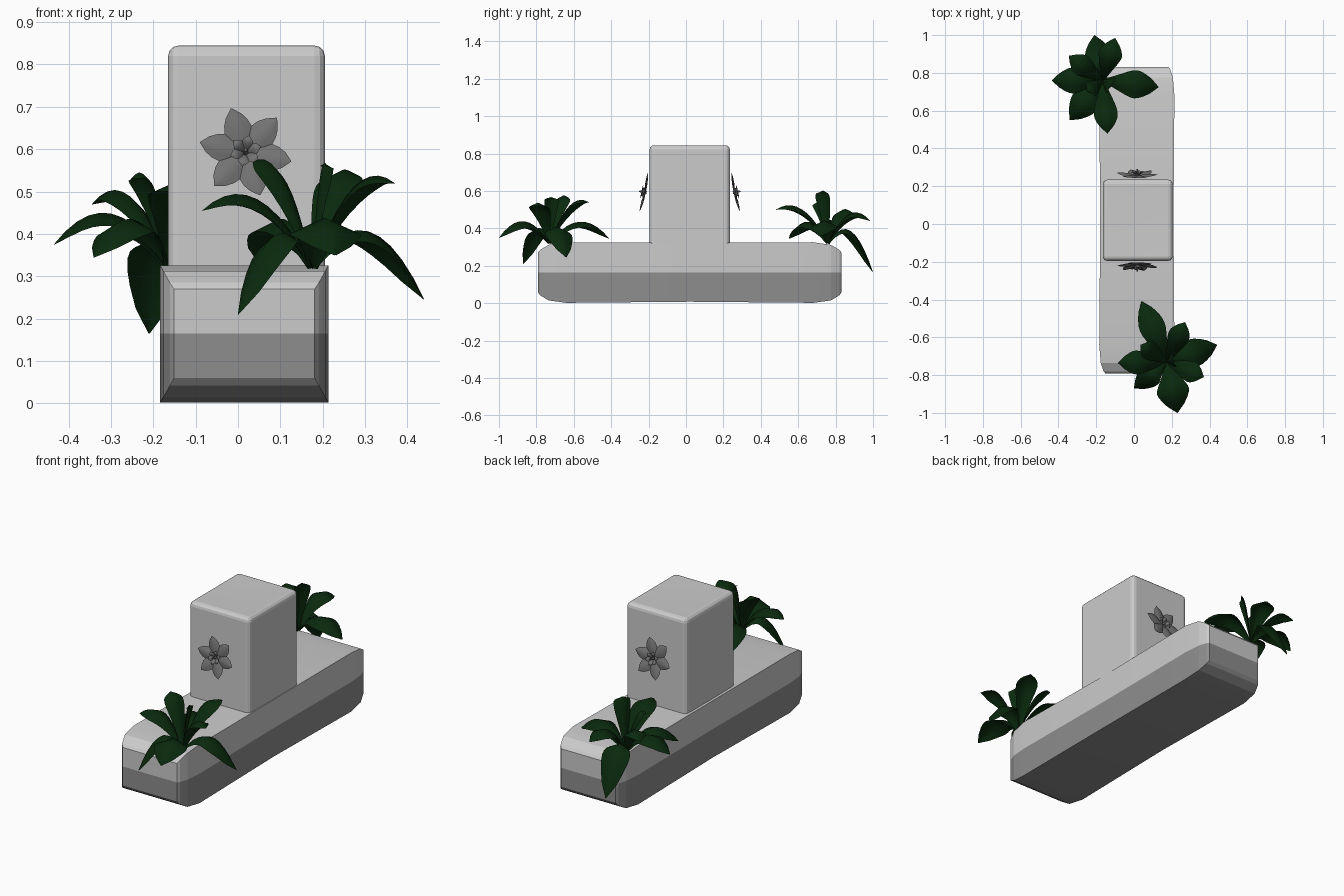
import bpy, bmesh, math
from mathutils import Vector, Matrix

if "Cube" in bpy.data.objects:
    bpy.data.objects.remove(bpy.data.objects["Cube"])


def material(name, r, g, b):
    m = bpy.data.materials.new(name)
    m.diffuse_color = (r, g, b, 1)
    m.use_nodes = True
    m.node_tree.nodes["Principled BSDF"].inputs["Base Color"].default_value = m.diffuse_color
    return m


green = material("leaf_green", .003, .022, .004)
stone = material("stone_grey", .57, .57, .57)
dark_stone = material("dark_stone", .27, .27, .27)
petal_grey = material("petal_grey", .17, .17, .17)


def finish(name, bm, angle, mats):
    me = bpy.data.meshes.new(name)
    bm.to_mesh(me)
    bm.free()
    ob = bpy.data.objects.new(name, me)
    bpy.context.collection.objects.link(ob)
    for m in mats:
        me.materials.append(m)
    bpy.context.view_layer.objects.active = ob
    ob.select_set(True)
    bpy.ops.object.shade_smooth_by_angle(angle=math.radians(angle))
    ob.select_set(False)
    return ob


# Base slab: section lofted along y, chamfered at both ends, darker lower half
half = [(-0.812, 0.166, 0.06, 0.27), (-0.80, 0.176, 0.042, 0.285),
        (-0.755, 0.191, 0.015, 0.312), (-0.66, 0.199, 0.002, 0.326)]
sections = half + [(0, 0.194, 0.008, 0.322)] + [(-y, w, a, b) for y, w, a, b in half[::-1]]
bm = bmesh.new()
rings = []
for y, w, lo, hi in sections:
    pts = [(-w, lo), (w, lo), (w, .165), (w, hi), (-w, hi), (-w, .165)]
    rings.append([bm.verts.new((x + .015, y + .02, z)) for x, z in pts])
for a, b in zip(rings, rings[1:]):
    for i in range(6):
        j = (i + 1) % 6
        bm.faces.new((a[i], a[j], b[j], b[i])).material_index = int(i in (0, 1, 5))
for r in (rings[0], rings[-1]):
    bm.faces.new((r[0], r[1], r[2], r[5])).material_index = 1
    bm.faces.new((r[5], r[2], r[3], r[4]))
bmesh.ops.recalc_face_normals(bm, faces=bm.faces)
finish("base_slab", bm, 12, [stone, dark_stone])

# Upright block with softened edges and slightly dished top
bm = bmesh.new()
bmesh.ops.create_cube(bm, size=1, matrix=Matrix.Translation((.02, .02, .582))
                      @ Matrix.Diagonal((.37, .43, .525, 1)))
bmesh.ops.bevel(bm, geom=[e for e in bm.edges if max(v.co.z for v in e.verts) > .6],
                offset=.024, segments=3, profile=.5, affect='EDGES')
top = max(bm.faces, key=lambda f: f.calc_center_median().z * 10 + f.calc_area())
bmesh.ops.poke(bm, faces=[top], offset=-.006)
bmesh.ops.recalc_face_normals(bm, faces=bm.faces)
# flat large faces, rounded edge strips
finish("upright_block", bm, 12, [stone])


def add_blade(bm, curve, side, width, fold, profile):
    """Folded blade: five verts across, swept along a list of points."""
    rows = []
    n = len(curve) - 1
    for i, p in enumerate(curve):
        t = i / n
        tan = (curve[min(i + 1, n)] - curve[max(i - 1, 0)]).normalized()
        up = side.cross(tan).normalized()
        w = width * profile(t) / 2
        rows.append([bm.verts.new(p + side * (s * w) + up * (abs(s) * w * fold))
                     for s in (-1, -.5, 0, .5, 1)])
    for a, b in zip(rows, rows[1:]):
        for k in range(4):
            bm.faces.new((a[k], b[k], b[k + 1], a[k + 1]))


def leaf_profile(t):
    return .14 + .86 * math.sin(math.pi * t ** 1.35) ** .85 if t < .99 else .02


# Leafy plants: arching leaves given by their tips (x, y, z, width)
def plant(name, root, tips):
    root = Vector(root)
    bm = bmesh.new()
    for x, y, z, width in tips:
        d = Vector((x, y, z)) - root
        flat = Vector((d.x, d.y, 0))
        ctrl = flat * .5 + Vector((0, 0, .21 + .35 * max(d.z, 0)))
        curve = [root + ctrl * (2 * t * (1 - t)) + d * t * t
                 for t in (i / 10 for i in range(11))]
        side = flat.normalized().cross(Vector((0, 0, -1)))
        add_blade(bm, curve, side, width * 1.15, .45, leaf_profile)
    finish(name, bm, 60, [green])


plant("front_plant", (.175, -.73, .32), [
    (.44, -.64, .245, .13), (.37, -.81, .52, .10), (.23, -1.0, .35, .15),
    (.0, -.87, .21, .11), (-.085, -.735, .455, .11), (.04, -.41, .345, .12),
    (.27, -.52, .54, .10), (.035, -.64, .57, .09), (.21, -.72, .56, .07)])
plant("back_plant", (-.165, .76, .32), [
    (.13, .725, .36, .13), (-.14, .48, .50, .11), (-.34, .55, .345, .13),
    (-.435, .76, .375, .12), (-.345, .89, .47, .10), (-.21, 1.0, .165, .13),
    (-.10, .985, .44, .11), (-.25, .70, .53, .08), (-.12, .73, .60, .08)])


# Flowers on the block: six petals, a small cup and a stamen
def flower(name, matrix):
    bm = bmesh.new()
    for i in range(6):
        a = math.radians(i * 60 + 48)
        for length, width, lift, off in ((.106, .066, .012, 0), (.034, .026, .022, .5)):
            b = a + off * math.radians(60)
            out = Vector((math.cos(b), math.sin(b), 0))
            side = Vector((-math.sin(b), math.cos(b), 0))
            curve = [out * (.004 + length * t) + Vector((0, 0, lift * math.sin(t * 2.2)))
                     for t in (k / 6 for k in range(7))]
            add_blade(bm, curve, side, width, .3,
                      lambda t: .2 + .8 * math.sin(math.pi * t ** .95) if t < .99 else .03)
    bmesh.ops.create_cone(bm, cap_ends=True, segments=6, radius1=.008, radius2=.004,
                          depth=.04, matrix=Matrix.Translation((0, 0, .014)))
    bm.transform(matrix)
    finish(name, bm, 60, [petal_grey])


tilt = Matrix.Rotation(math.radians(78), 4, 'X')
flower("front_flower", Matrix.Translation((.018, -.217, .592)) @ tilt)
flower("back_flower", Matrix.Translation((.018, .257, .592))
       @ Matrix.Rotation(math.pi, 4, 'Z') @ tilt)
